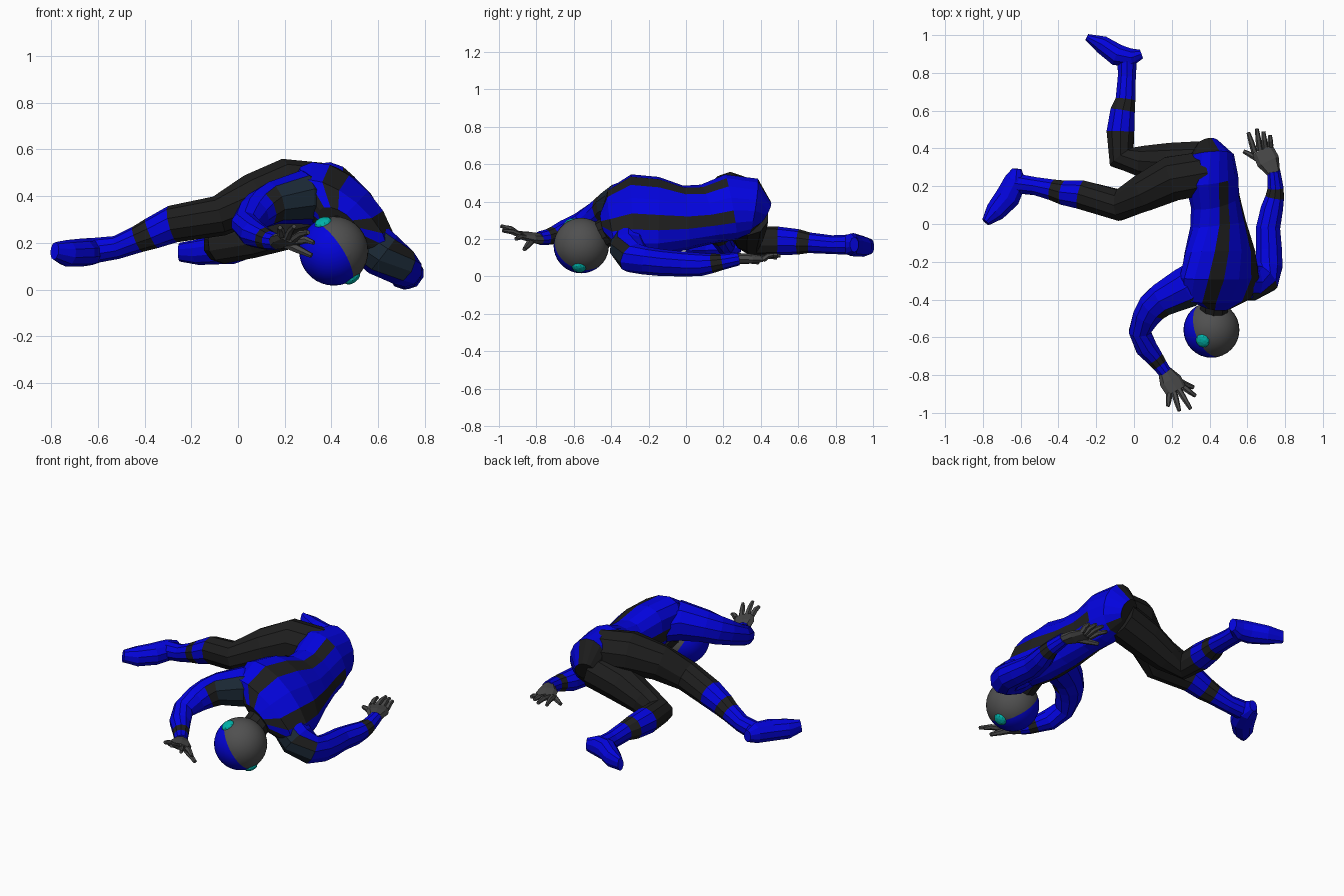
import bpy, bmesh, math
from mathutils import Vector, Matrix

def mat(name, c):
    m = bpy.data.materials.new(name)
    m.diffuse_color = (*c, 1)
    return m

MATS = [mat("suit_blue", (0.001, 0.001, 0.74)), mat("suit_black", (0.013, 0.013, 0.013)),
        mat("helmet_grey", (0.08, 0.08, 0.08)), mat("glove_grey", (0.065, 0.065, 0.065)),
        mat("slate", (0.011, 0.022, 0.036)), mat("cyan", (0.0, 0.45, 0.40))]
BLUE, BLACK, GREY, GLOVE, SLATE, CYAN = range(6)

def finish(name, bm):
    me = bpy.data.meshes.new(name)
    bm.to_mesh(me)
    bm.free()
    for m in MATS:
        me.materials.append(m)
    ob = bpy.data.objects.new(name, me)
    bpy.context.collection.objects.link(ob)
    return ob

def loft(name, rings, rule, ref=(0, 0, 1), ref_end=None, n=10):
    """Skin elliptical rings (x, y, z, half width[, half depth]).
    rule(segment, side, normal, center) gives the colour of each face."""
    bm = bmesh.new()
    P = [Vector(r[:3]) for r in rings]
    r0, r1 = Vector(ref), Vector(ref_end or ref)
    loops = []
    for i, r in enumerate(rings):
        t = (P[min(i + 1, len(P) - 1)] - P[max(i - 1, 0)]).normalized()
        s = r0.lerp(r1, i / (len(P) - 1))
        s = (s - t * s.dot(t)).normalized()
        d = t.cross(s)
        loops.append([bm.verts.new(P[i] + s * r[3] * math.cos(2 * math.pi * k / n)
                                   + d * r[-1] * math.sin(2 * math.pi * k / n)) for k in range(n)])
    tags = []
    for i in range(len(loops) - 1):
        for k in range(n):
            j = (k + 1) % n
            tags.append((bm.faces.new((loops[i][k], loops[i][j], loops[i + 1][j], loops[i + 1][k])), i, k))
    tags += [(bm.faces.new(loops[0]), 0, 0), (bm.faces.new(loops[-1]), len(loops) - 2, 0)]
    bmesh.ops.recalc_face_normals(bm, faces=bm.faces)
    for f, i, k in tags:
        f.material_index = rule(i, k, f.normal, f.calc_center_median())
    return finish(name, bm)

def bands(*cols):
    return lambda i, k, nrm, c: cols[min(i, len(cols) - 1)]

# Torso: long black stripes either side of a blue centre, front and back
def torso_rule(i, k, nrm, c):
    if i == 0 and k in (0, 15, 7, 8):
        return BLACK
    if i >= 7:
        return BLUE if nrm.x > 0.3 else BLACK
    return BLACK if k in (2, 5, 10, 13) and i < 6 else BLUE

loft("torso", [(0.43, -0.43, 0.28, 0.10, 0.06), (0.445, -0.385, 0.30, 0.24, 0.10),
               (0.455, -0.28, 0.325, 0.275, 0.14), (0.455, -0.15, 0.32, 0.245, 0.145),
               (0.445, 0.0, 0.315, 0.185, 0.13), (0.43, 0.12, 0.335, 0.17, 0.12),
               (0.41, 0.24, 0.37, 0.185, 0.135), (0.41, 0.36, 0.375, 0.155, 0.115),
               (0.39, 0.42, 0.34, 0.07, 0.06)],
     torso_rule, (0.80, 0, -0.60), (0.22, 0, -0.98), 16)
loft("neck", [(0.43, -0.38, 0.26, 0.08), (0.42, -0.50, 0.20, 0.075)], bands(BLACK))

# Legs: black tights, blue cuff, black band, blue boot
LEG = bands(BLACK, BLACK, BLACK, BLACK, BLUE, BLACK, BLUE)
loft("upper_leg_right", [(0.38, 0.27, 0.42, 0.12), (0.20, 0.24, 0.435, 0.125), (0.06, 0.17, 0.39, 0.105),
                         (-0.08, 0.10, 0.315, 0.087), (-0.28, 0.155, 0.28, 0.08),
                         (-0.37, 0.165, 0.24, 0.068), (-0.43, 0.18, 0.215, 0.058),
                         (-0.52, 0.20, 0.18, 0.05), (-0.63, 0.215, 0.165, 0.055)], LEG)
loft("lower_leg_left", [(0.38, 0.33, 0.33, 0.115), (0.20, 0.325, 0.28, 0.11), (0.05, 0.33, 0.22, 0.088),
                        (-0.065, 0.355, 0.19, 0.08), (-0.072, 0.49, 0.19, 0.077),
                        (-0.06, 0.60, 0.185, 0.068), (-0.045, 0.66, 0.18, 0.055),
                        (-0.038, 0.78, 0.17, 0.05), (-0.035, 0.90, 0.17, 0.055)], LEG)
loft("right_foot", [(-0.62, 0.292, 0.165, 0.035, 0.025), (-0.625, 0.235, 0.163, 0.058, 0.062),
                    (-0.67, 0.14, 0.158, 0.06, 0.07), (-0.735, 0.065, 0.155, 0.057, 0.057),
                    (-0.785, 0.01, 0.165, 0.038, 0.024)], bands(BLUE))
loft("left_foot", [(0.04, 0.90, 0.17, 0.04, 0.025), (-0.015, 0.88, 0.17, 0.06, 0.052),
                   (-0.09, 0.895, 0.17, 0.062, 0.06), (-0.17, 0.95, 0.16, 0.055, 0.05),
                   (-0.25, 0.990, 0.16, 0.04, 0.018)], bands(BLUE))

# Arms: slate shoulder patch with a black border, black wrist band
def arm_rule(face_dir, n_patch, band):
    d = Vector(face_dir).normalized()
    def rule(i, k, nrm, c):
        if i <= n_patch and nrm.dot(d) > 0.5:
            return SLATE if nrm.dot(d) > 0.75 and i < n_patch else BLACK
        return BLACK if i == band else BLUE
    return rule

loft("right_arm", [(0.38, -0.26, 0.37, 0.10), (0.27, -0.34, 0.395, 0.115), (0.15, -0.40, 0.37, 0.093),
                   (0.10, -0.44, 0.345, 0.085), (0.065, -0.49, 0.32, 0.075), (0.03, -0.57, 0.28, 0.06),
                   (0.065, -0.655, 0.24, 0.06), (0.11, -0.71, 0.22, 0.048),
                   (0.135, -0.745, 0.21, 0.042), (0.165, -0.785, 0.205, 0.036)],
     arm_rule((0.5, -0.86, 0.0), 2, 7))
loft("left_arm", [(0.54, -0.29, 0.22, 0.10), (0.62, -0.31, 0.15, 0.10), (0.695, -0.285, 0.10, 0.085),
                  (0.715, -0.22, 0.085, 0.075), (0.715, -0.14, 0.075, 0.072), (0.71, -0.02, 0.067, 0.067),
                  (0.73, 0.08, 0.064, 0.062), (0.745, 0.14, 0.07, 0.052), (0.75, 0.19, 0.078, 0.044),
                  (0.74, 0.28, 0.095, 0.036)],
     arm_rule((-0.1, -1, 0.0), 2, 7))

# Gloved hands: palm, four fingers and a thumb
def hand(side, wrist, knuckle, width, tips, thumb):
    a, b, w = Vector(wrist), Vector(knuckle), Vector(width).normalized()
    loft(side + "_palm", [(*a, 0.036, 0.03), (*a.lerp(b, 0.5), 0.062, 0.028), (*b, 0.058, 0.019)],
         bands(GLOVE), w, n=8)
    for i, t in enumerate(tips):
        s = b + w * (i - 1.5) * 0.03
        t = Vector(t)
        mid = s.lerp(t, 0.5) + Vector((0, 0, 0.008))
        loft(f"{side}_finger_{i}", [(*s, 0.017), (*mid, 0.015), (*t, 0.010)], bands(GLOVE), w, n=6)
    s = a.lerp(b, 0.35)
    t = Vector(thumb)
    loft(side + "_thumb", [(*s, 0.022), (*s.lerp(t, 0.55), 0.018), (*t, 0.011)], bands(GLOVE), w, n=6)

hand("right", (0.16, -0.775, 0.20), (0.225, -0.885, 0.22), (0.85, 0.45, -0.25),
     [(0.18, -0.965, 0.265), (0.24, -0.99, 0.27), (0.30, -0.98, 0.245), (0.325, -0.91, 0.20)],
     (0.315, -0.865, 0.145))
hand("left", (0.74, 0.27, 0.095), (0.68, 0.395, 0.095), (0.9, 0.35, -0.1),
     [(0.605, 0.485, 0.10), (0.65, 0.505, 0.11), (0.685, 0.49, 0.115), (0.72, 0.47, 0.115)],
     (0.58, 0.385, 0.075))

# Helmet: smooth ball cut by a plane into blue visor and grey shell
C = Vector((0.41, -0.56, 0.165))
FACE = Vector((-0.78, -0.30, -0.52)).normalized()
bm = bmesh.new()
bmesh.ops.create_uvsphere(bm, u_segments=32, v_segments=18, radius=0.148)
bmesh.ops.translate(bm, verts=bm.verts, vec=C)
cut = C + FACE * 0.01
bmesh.ops.bisect_plane(bm, geom=bm.verts[:] + bm.edges[:] + bm.faces[:], plane_co=cut, plane_no=FACE)
for f in bm.faces:
    f.smooth = True
    f.material_index = BLUE if (f.calc_center_median() - cut).dot(FACE) > 0 else GREY
finish("helmet", bm)

# Round ear pieces
for name, p in (("right_ear_piece", (0.365, -0.617, 0.283)), ("left_ear_piece", (0.49, -0.572, 0.047))):
    d = (Vector(p) - C).normalized()
    bm = bmesh.new()
    bmesh.ops.create_icosphere(bm, subdivisions=2, radius=0.038)
    bmesh.ops.scale(bm, verts=bm.verts, vec=(1, 1, 0.5))
    bmesh.ops.transform(bm, verts=bm.verts, matrix=Matrix.Translation(C + d * 0.143)
                        @ d.to_track_quat('Z', 'Y').to_matrix().to_4x4())
    for f in bm.faces:
        f.material_index = CYAN
    finish(name, bm)
